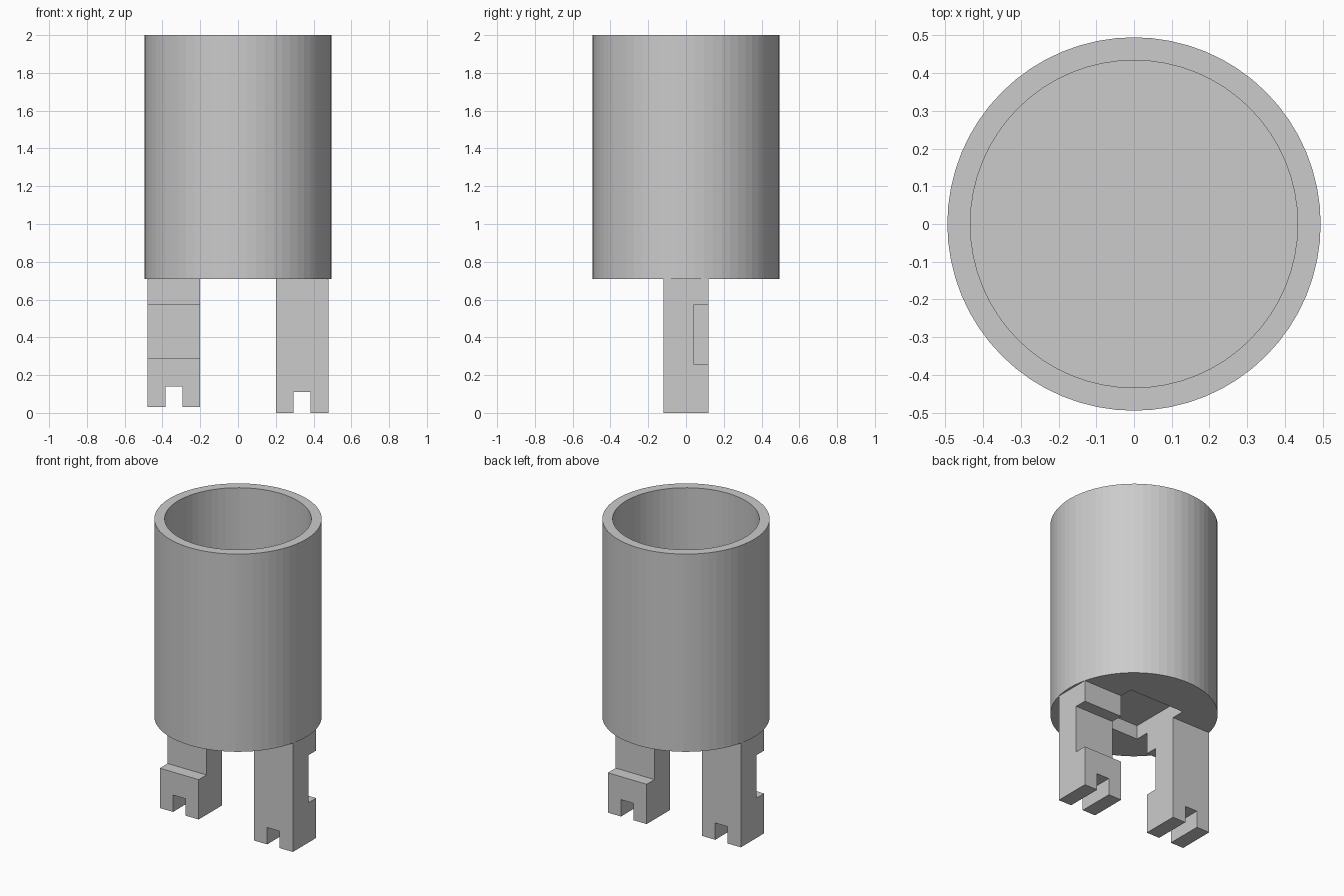
import bpy
import bmesh
from math import cos, sin, tau

default = bpy.data.objects.get("Cube")
if default:
    bpy.data.objects.remove(default, do_unlink=True)

# Single grey finish
grey = bpy.data.materials.new("plain grey")
grey.use_nodes = True
COLOUR = (0.6, 0.6, 0.6, 1)
grey.diffuse_color = COLOUR
grey.node_tree.nodes["Principled BSDF"].inputs["Base Color"].default_value = COLOUR

RADIUS, BORE = 0.495, 0.434
BASE, FLOOR, TOP = 0.71, 0.85, 2.0
SIDES = 64


def finish(name, bm):
    bmesh.ops.recalc_face_normals(bm, faces=bm.faces)
    mesh = bpy.data.meshes.new(name)
    bm.to_mesh(mesh)
    bm.free()
    mesh.materials.append(grey)
    obj = bpy.data.objects.new(name, mesh)
    bpy.context.collection.objects.link(obj)
    return obj


def prism(name, outline, offset):
    """Extrude a flat outline of 3D points along an offset."""
    bm = bmesh.new()
    face = bm.faces.new([bm.verts.new(p) for p in outline])
    result = bmesh.ops.extrude_face_region(bm, geom=[face], use_keep_orig=True)
    moved = [v for v in result["geom"] if isinstance(v, bmesh.types.BMVert)]
    bmesh.ops.translate(bm, verts=moved, vec=offset)
    return finish(name, bm)


def box(name, x0, x1, y0, y1, z0, z1):
    base = [(x0, y0, z0), (x1, y0, z0), (x1, y1, z0), (x0, y1, z0)]
    return prism(name, base, (0, 0, z1 - z0))


def cylinder(name, radius, z0, z1):
    ring = [(radius * cos(tau * i / SIDES), radius * sin(tau * i / SIDES), z0)
            for i in range(SIDES)]
    return prism(name, ring, (0, 0, z1 - z0))


def cut(obj, cutter):
    """Subtract the cutter for good, then throw it away."""
    mod = obj.modifiers.new("cut", "BOOLEAN")
    mod.operation = "DIFFERENCE"
    mod.solver = "EXACT"
    mod.object = cutter
    bpy.context.view_layer.objects.active = obj
    bpy.ops.object.modifier_apply(modifier=mod.name)
    bpy.data.objects.remove(cutter, do_unlink=True)


# Open cup with a shallow square pocket under its floor
cup = cylinder("cup", RADIUS, BASE, TOP)
cut(cup, cylinder("bore_cutter", BORE, FLOOR, TOP + 0.1))
cut(cup, box("pocket_cutter", -0.2, 0.2, -0.21, 0.21, BASE - 0.1, BASE + 0.09))


# Two legs, each notched on one face and slotted at the foot
def leg(name, x0, bottom, side):
    inner, outer = side * 0.04, side * 0.12
    step = bottom + 0.26
    profile = [(-outer, bottom), (outer, bottom), (outer, step), (inner, step),
               (inner, 0.57), (outer, 0.57), (outer, BASE), (-outer, BASE)]
    obj = prism(name, [(x0, y, z) for y, z in profile], (0.28, 0, 0))
    middle = x0 + 0.14
    cut(obj, box("slot_cutter", middle - 0.045, middle + 0.045,
                 -0.3, 0.3, bottom - 0.1, bottom + 0.11))


leg("left_leg", 0.2, 0.0, 1)
leg("right_leg", -0.48, 0.03, -1)
